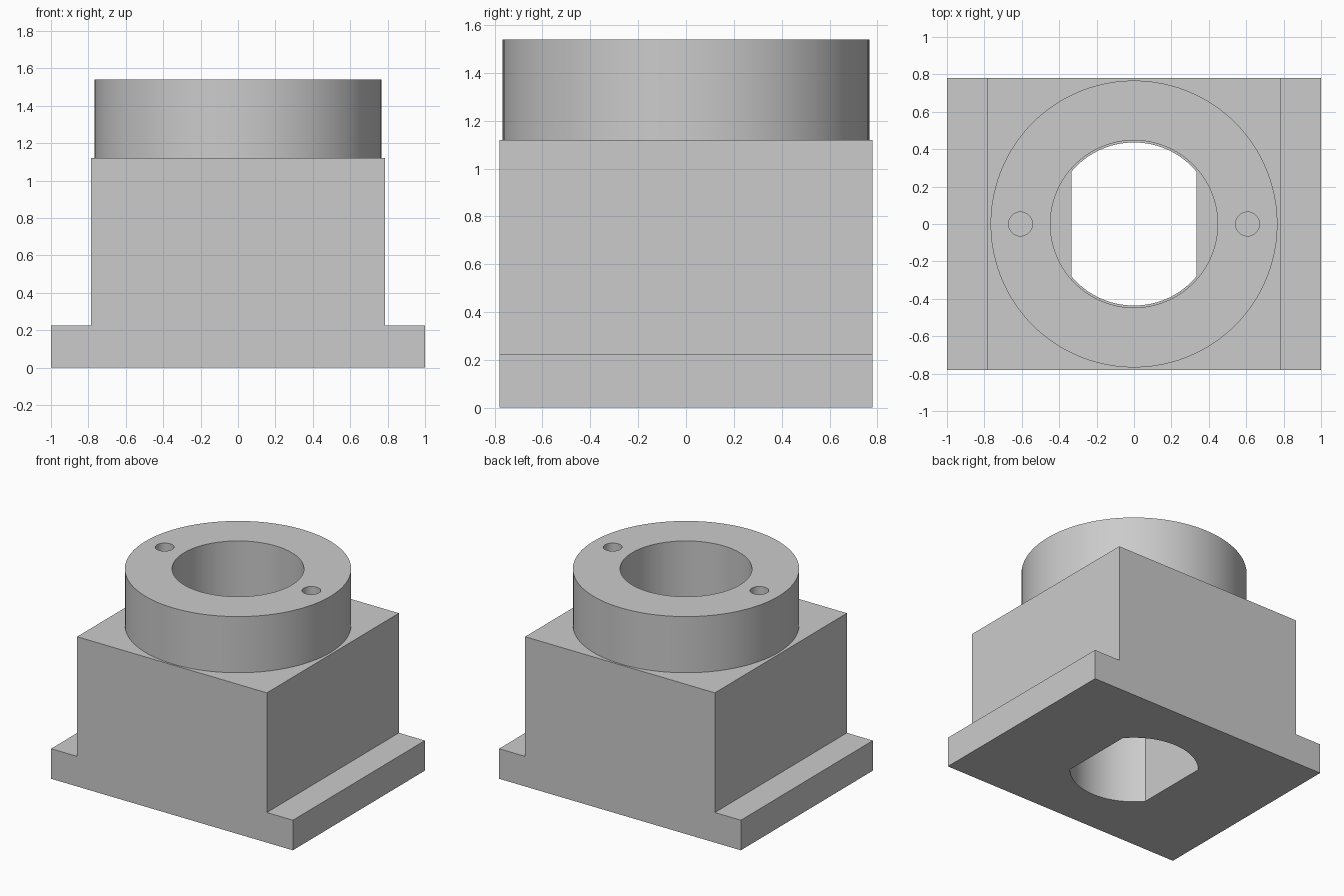
import bpy, bmesh, math
from mathutils import Vector

if "Cube" in bpy.data.objects:
    bpy.data.objects.remove(bpy.data.objects["Cube"], do_unlink=True)

# Main dimensions
HALF_L, HALF_W, BLOCK_X = 1.0, 0.78, 0.785
FLANGE_Z, BLOCK_Z, TOP_Z = 0.225, 1.12, 1.54
COLLAR_R, BORE_R, SLOT_R, SLOT_X = 0.767, 0.447, 0.436, 0.335
PIN_X, PIN_R = 0.607, 0.064

grey = bpy.data.materials.new("plain grey")
grey.use_nodes = True
colour = (0.6, 0.6, 0.6, 1)
grey.diffuse_color = colour
grey.node_tree.nodes["Principled BSDF"].inputs["Base Color"].default_value = colour


def prism(name, points, direction):
    """Extrude a closed outline along a direction."""
    bm = bmesh.new()
    face = bm.faces.new([bm.verts.new(p) for p in points])
    extruded = bmesh.ops.extrude_face_region(bm, geom=[face], use_keep_orig=True)
    verts = [g for g in extruded["geom"] if isinstance(g, bmesh.types.BMVert)]
    bmesh.ops.translate(bm, verts=verts, vec=Vector(direction))
    bmesh.ops.recalc_face_normals(bm, faces=bm.faces)
    mesh = bpy.data.meshes.new(name)
    bm.to_mesh(mesh)
    bm.free()
    mesh.materials.append(grey)
    obj = bpy.data.objects.new(name, mesh)
    bpy.context.scene.collection.objects.link(obj)
    return obj


def cylinder(name, radius, z0, z1, x=0, sides=96):
    angles = [2 * math.pi * i / sides for i in range(sides)]
    ring = [(x + radius * math.cos(a), radius * math.sin(a), z0) for a in angles]
    return prism(name, ring, (0, 0, z1 - z0))


def combine(target, tool, operation):
    """Apply a boolean and discard the tool."""
    tool.hide_render = True
    mod = target.modifiers.new(operation.lower(), "BOOLEAN")
    mod.operation, mod.solver, mod.object = operation, "EXACT", tool
    bpy.context.view_layer.objects.active = target
    bpy.ops.object.modifier_apply(modifier=mod.name)
    bpy.data.objects.remove(tool, do_unlink=True)


# Block with side flanges, extruded front to back
half = [(HALF_L, 0), (HALF_L, FLANGE_Z), (BLOCK_X, FLANGE_Z), (BLOCK_X, BLOCK_Z)]
outline = half + [(-x, z) for x, z in reversed(half)]
housing = prism("flanged_housing", [(x, -HALF_W, z) for x, z in outline],
                (0, 2 * HALF_W, 0))

# Round collar on top
combine(housing, cylinder("collar", COLLAR_R, BLOCK_Z - 0.1, TOP_Z), "UNION")

# Round bore in the collar
combine(housing, cylinder("bore_cutter", BORE_R, BLOCK_Z, TOP_Z + 0.1), "DIFFERENCE")

# Flat-sided hole through the block
corner = math.acos(SLOT_X / SLOT_R)
steps = 32
arc = [corner + (math.pi - 2 * corner) * i / steps for i in range(steps + 1)]
slot = [(SLOT_R * math.cos(a), SLOT_R * math.sin(a), -0.1)
        for a in arc + [a + math.pi for a in arc]]
combine(housing, prism("slot_cutter", slot, (0, 0, BLOCK_Z + 0.2)), "DIFFERENCE")

# Pin holes either side of the bore
for side in (-1, 1):
    pin = cylinder("pin_cutter", PIN_R, BLOCK_Z + 0.01, TOP_Z + 0.1, side * PIN_X, 32)
    combine(housing, pin, "DIFFERENCE")

# Smooth curved walls, sharp edges
bpy.ops.object.select_all(action="DESELECT")
housing.select_set(True)
bpy.context.view_layer.objects.active = housing
bpy.ops.object.shade_smooth_by_angle(angle=math.radians(30))
